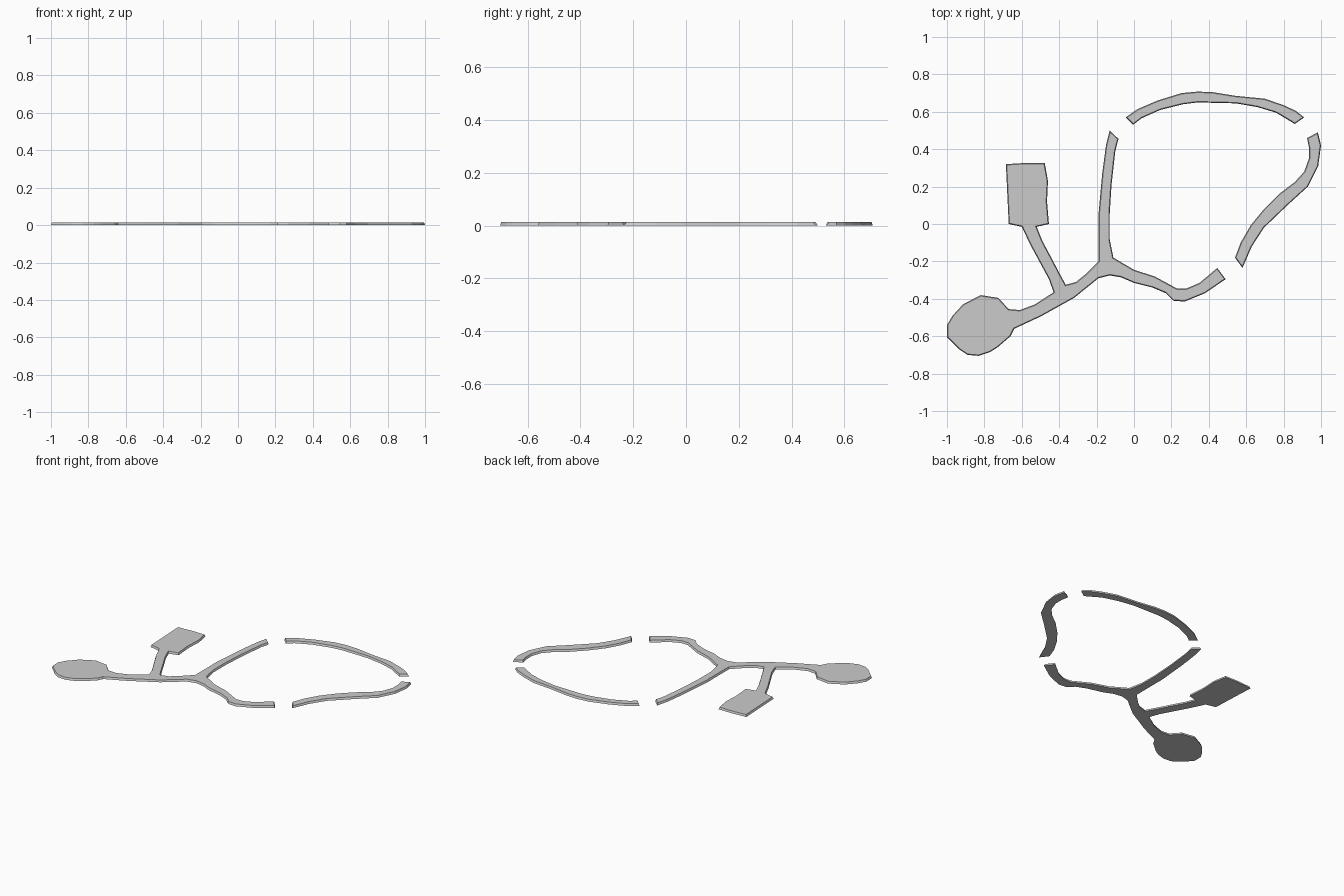
import bpy, bmesh

if "Cube" in bpy.data.objects:
    bpy.data.objects.remove(bpy.data.objects["Cube"])

HEIGHT = 0.014   # slab thickness
DRAFT = 0.005    # top edge pulled in slightly


def slab(name, outlines):
    """Flat slab from outlines that share seam points, with drafted sides."""
    bm = bmesh.new()
    verts = {}
    for outline in outlines:
        ring = []
        for p in outline:
            if p not in verts:
                verts[p] = bm.verts.new((p[0], p[1], 0))
            ring.append(verts[p])
        face = bm.faces.new(ring)
        face.normal_update()
        if face.normal.z < 0:
            face.normal_flip()
    top = list(bm.faces)
    base = bmesh.ops.duplicate(bm, geom=top)["geom"]
    bottom = [g for g in base if isinstance(g, bmesh.types.BMFace)]
    bmesh.ops.reverse_faces(bm, faces=bottom)
    bmesh.ops.inset_region(bm, faces=top, use_boundary=True, use_even_offset=True,
                           thickness=DRAFT, depth=0)
    for v in {v for f in top for v in f.verts}:
        v.co.z = HEIGHT
    bmesh.ops.remove_doubles(bm, verts=bm.verts, dist=1e-5)
    bmesh.ops.recalc_face_normals(bm, faces=bm.faces)
    mesh = bpy.data.meshes.new(name)
    bm.to_mesh(mesh)
    bm.free()
    obj = bpy.data.objects.new(name, mesh)
    bpy.context.collection.objects.link(obj)
    return obj


# seam points shared between the pieces of the forked path
FORK_A, FORK_B, FORK_C = (-.19, -.20), (-.11, -.18), (-.19, -.29)
SIDE_A, SIDE_B = (-.43, -.365), (-.365, -.325)
ROUND_A, ROUND_B = (-.67, -.455), (-.64, -.56)
SQUARE_A, SQUARE_B = (-.60, -.015), (-.52, -.015)

# rounded pad
round_pad = [ROUND_A, ROUND_B, (-.66, -.60), (-.73, -.66), (-.77, -.685),
             (-.83, -.705), (-.89, -.70), (-.935, -.67), (-1, -.605), (-1, -.54),
             (-.97, -.49), (-.915, -.43), (-.82, -.38), (-.725, -.395)]
# square pad
square_pad = [SQUARE_A, (-.67, 0), (-.685, .32), (-.57, .327), (-.477, .325),
              (-.46, .23), (-.465, .12), (-.455, 0), SQUARE_B]
# short path from the square pad to the trunk
side_path = [SQUARE_A, SQUARE_B, (-.49, -.09), (-.45, -.165), (-.395, -.27),
             SIDE_B, SIDE_A, (-.455, -.295), (-.555, -.11)]
# trunk between round pad and fork
trunk = [FORK_A, (-.255, -.265), (-.31, -.31), SIDE_B, SIDE_A, (-.53, -.43),
         (-.61, -.46), ROUND_A, ROUND_B, (-.50, -.495), (-.32, -.395), FORK_C]
# branch going up
north_path = [FORK_A, (-.19, .05), (-.17, .27), (-.15, .42), (-.13, .50), (-.083, .455),
              (-.10, .39), (-.12, .21), (-.13, .05), (-.13, -.08), FORK_B]
# branch going right
east_path = [FORK_A, FORK_B, (0, -.245), (.11, -.28), (.23, -.345), (.28, -.345),
             (.35, -.315), (.445, -.235), (.49, -.295), (.38, -.37), (.27, -.415),
             (.21, -.41), (.17, -.37), (.10, -.34), (0, -.315), (-.07, -.285),
             (-.13, -.275), FORK_C]
slab("forked_path", [round_pad, square_pad, side_path, trunk, north_path, east_path])

# detached upper arc
slab("upper_arc_path", [[
    (-.045, .57), (.02, .615), (.125, .66), (.255, .70), (.34, .708), (.42, .705),
    (.545, .685), (.70, .67), (.80, .635), (.865, .605), (.91, .57),
    (.86, .535), (.76, .595), (.66, .625), (.545, .645), (.34, .65), (.26, .64),
    (.14, .61), (.04, .565), (-.005, .53)]])

# detached right-hand curve
slab("right_curve_path", [[
    (.925, .46), (.983, .49), (1, .42), (.985, .31), (.93, .20), (.82, .10),
    (.695, -.02), (.63, -.12), (.58, -.235), (.54, -.18), (.57, -.10), (.625, -.005),
    (.695, .08), (.775, .16), (.86, .225), (.91, .28), (.935, .35), (.935, .41)]])
